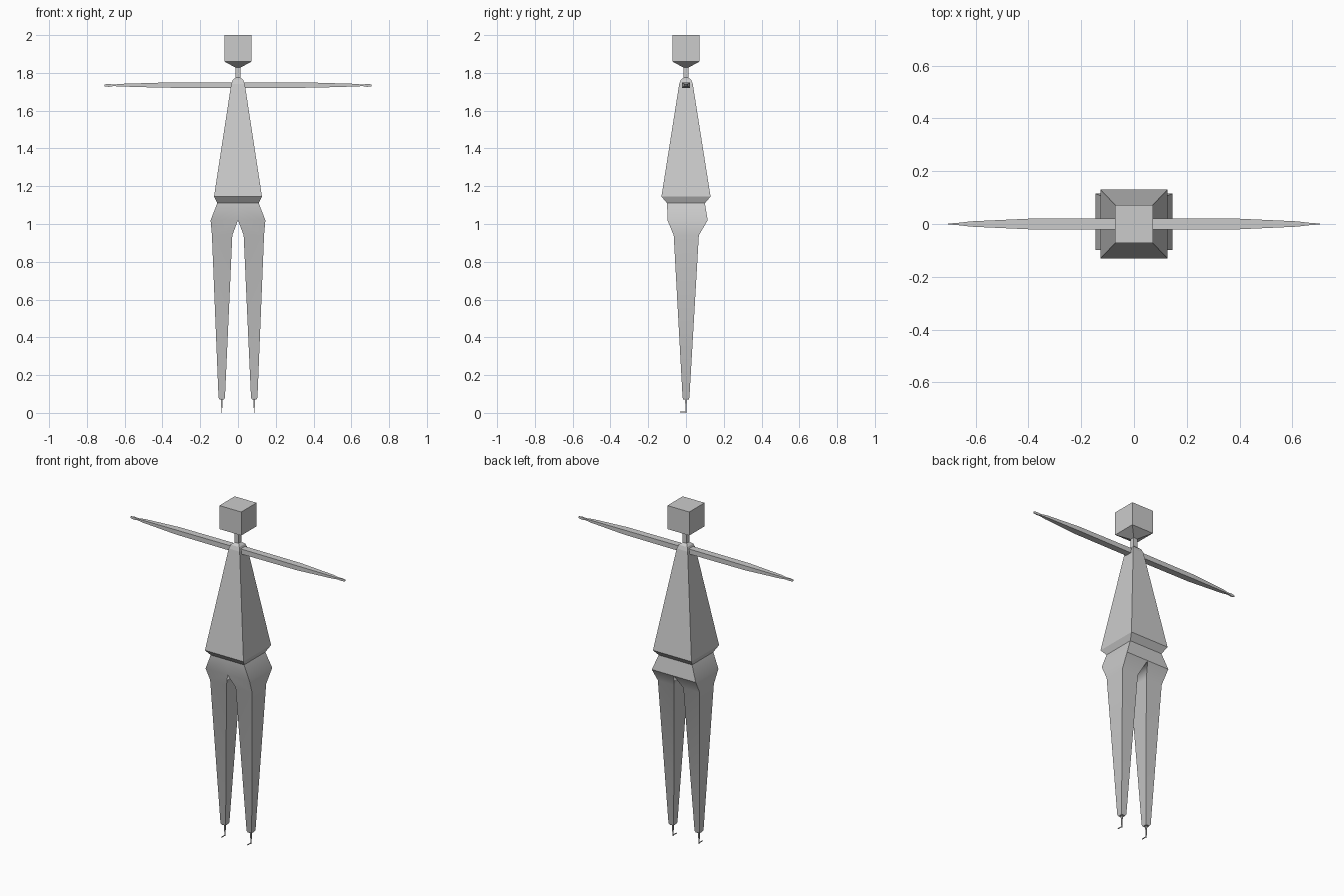
import bpy, bmesh, math

if "Cube" in bpy.data.objects:
    bpy.data.objects.remove(bpy.data.objects["Cube"])


def loft(name, rings, axis="z", mirror=False, caps=(True, True), smooth=False):
    """Rectangular sections (t, u0, u1, v0, v1) joined along an axis.
    z axis: u = x, v = y; x axis: u = y, v = z."""
    bm = bmesh.new()
    loops = []
    for t, u0, u1, v0, v1 in rings:
        corners = [(u0, v0), (u1, v0), (u1, v1), (u0, v1)]
        loops.append([bm.verts.new((u, v, t) if axis == "z" else (t, u, v))
                      for u, v in corners])
    for a, b in zip(loops, loops[1:]):
        for i in range(4):
            j = (i + 1) % 4
            quad = [a[i], a[j], b[j], b[i]]
            # leave the middle of a mirrored part open
            if mirror and all(abs(v.co.x) < 1e-6 for v in quad):
                continue
            bm.faces.new(quad)
    if caps[0]:
        bm.faces.new(loops[0])
    if caps[1]:
        bm.faces.new(loops[-1])
    bmesh.ops.recalc_face_normals(bm, faces=bm.faces[:])
    mesh = bpy.data.meshes.new(name)
    bm.to_mesh(mesh)
    bm.free()
    ob = bpy.data.objects.new(name, mesh)
    bpy.context.collection.objects.link(ob)
    if smooth:
        bpy.ops.object.select_all(action="DESELECT")
        ob.select_set(True)
        bpy.context.view_layer.objects.active = ob
        bpy.ops.object.shade_smooth_by_angle(angle=math.radians(32))
    if mirror:
        mod = ob.modifiers.new("Mirror", "MIRROR")
        mod.use_axis[0] = True
    return ob


def centred(t, hu, hv, cu=0.0, cv=0.0):
    return (t, cu - hu, cu + hu, cv - hv, cv + hv)


# Cube head, tapering chin and thin neck
loft("head_and_neck", [centred(1.775, .013, .013), centred(1.828, .013, .013),
                       centred(1.86, .072, .072), centred(2.0, .072, .072)],
     caps=(False, True))

# Shoulders and flaring torso
loft("torso", [centred(1.11, .11, .10), centred(1.145, .127, .13),
               centred(1.74, .036, .036), centred(1.762, .028, .028),
               centred(1.775, .013, .013)], caps=(False, False))

# Arms, ending in small flat hands
loft("arms", [centred(.03, .02, .015, 0, 1.735), centred(.40, .02, .0135, 0, 1.735),
              centred(.62, .010, .007, 0, 1.735), centred(.66, .005, .004, 0, 1.734),
              centred(.685, .003, .008, 0, 1.734), centred(.706, .002, .005, 0, 1.734)],
     axis="x", mirror=True, caps=(False, True))

# Hips running into the legs
loft("hips_and_legs", [(1.11, 0, .11, -.10, .10), (1.02, 0, .145, -.098, .115),
                       (.94, .03, .138, -.065, .068), (.08, .069, .103, -.018, .018),
                       (.07, .074, .098, -.014, .014)],
     mirror=True, caps=(False, True), smooth=True)

# Thin ankle pegs and tiny toes
loft("ankles", [centred(.07, .004, .005, .086), centred(.008, .002, .002, .086),
                centred(0, .002, .002, .086)], mirror=True)
loft("toes", [(.084, -.033, .002, .003, .007), (.088, -.033, .002, .003, .007)],
     axis="x", mirror=True)
